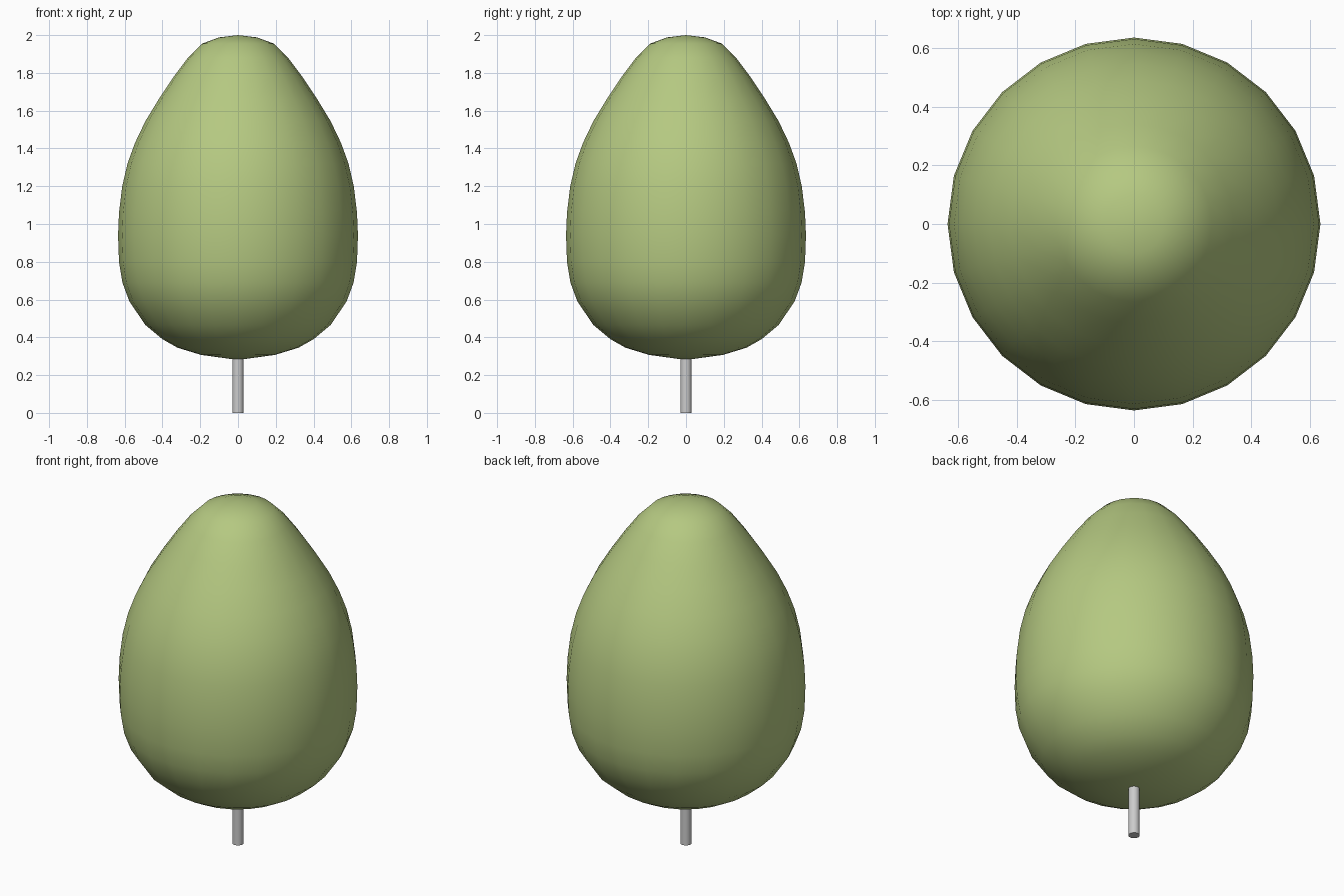
import bpy, bmesh
from math import cos, sin, tau

if "Cube" in bpy.data.objects:
    bpy.data.objects.remove(bpy.data.objects["Cube"])


def lathe(name, profile, sides, color=None):
    """Spin a (radius, z) profile about z; radius 0 makes a pole."""
    bm = bmesh.new()
    rings = []
    for r, z in profile:
        n = sides if r > 0 else 1
        rings.append([bm.verts.new((r * cos(tau * i / sides), r * sin(tau * i / sides), z))
                      for i in range(n)])
    for a, b in zip(rings, rings[1:]):
        for i in range(sides):
            j = (i + 1) % sides
            if len(a) == 1:
                bm.faces.new((a[0], b[j], b[i]))
            elif len(b) == 1:
                bm.faces.new((a[i], a[j], b[0]))
            else:
                bm.faces.new((a[i], a[j], b[j], b[i]))
    bmesh.ops.recalc_face_normals(bm, faces=bm.faces)
    mesh = bpy.data.meshes.new(name)
    bm.to_mesh(mesh)
    bm.free()
    ob = bpy.data.objects.new(name, mesh)
    bpy.context.collection.objects.link(ob)
    if color:
        mat = bpy.data.materials.new(name)
        mat.diffuse_color = color
        mat.use_nodes = True
        mat.node_tree.nodes["Principled BSDF"].inputs["Base Color"].default_value = mat.diffuse_color
        mesh.materials.append(mat)
    bpy.ops.object.select_all(action='DESELECT')
    ob.select_set(True)
    bpy.context.view_layer.objects.active = ob
    bpy.ops.object.shade_smooth_by_angle(angle=0.7)
    return ob


# Egg-shaped crown
lathe("crown", [(0, 0.28), (0.195, 0.307), (0.32, 0.345), (0.40, 0.39),
                (0.49, 0.465), (0.575, 0.59), (0.612, 0.69), (0.63, 0.80),
                (0.635, 0.94), (0.63, 1.06), (0.613, 1.20), (0.585, 1.32),
                (0.545, 1.43), (0.49, 1.545), (0.42, 1.66), (0.34, 1.78),
                (0.265, 1.88), (0.19, 1.955), (0.10, 1.988), (0, 2.0)],
      24, (0.46, 0.58, 0.22, 1))

# Thin trunk
lathe("trunk", [(0, 0), (0.03, 0), (0.03, 0.32), (0, 0.32)], 16)
